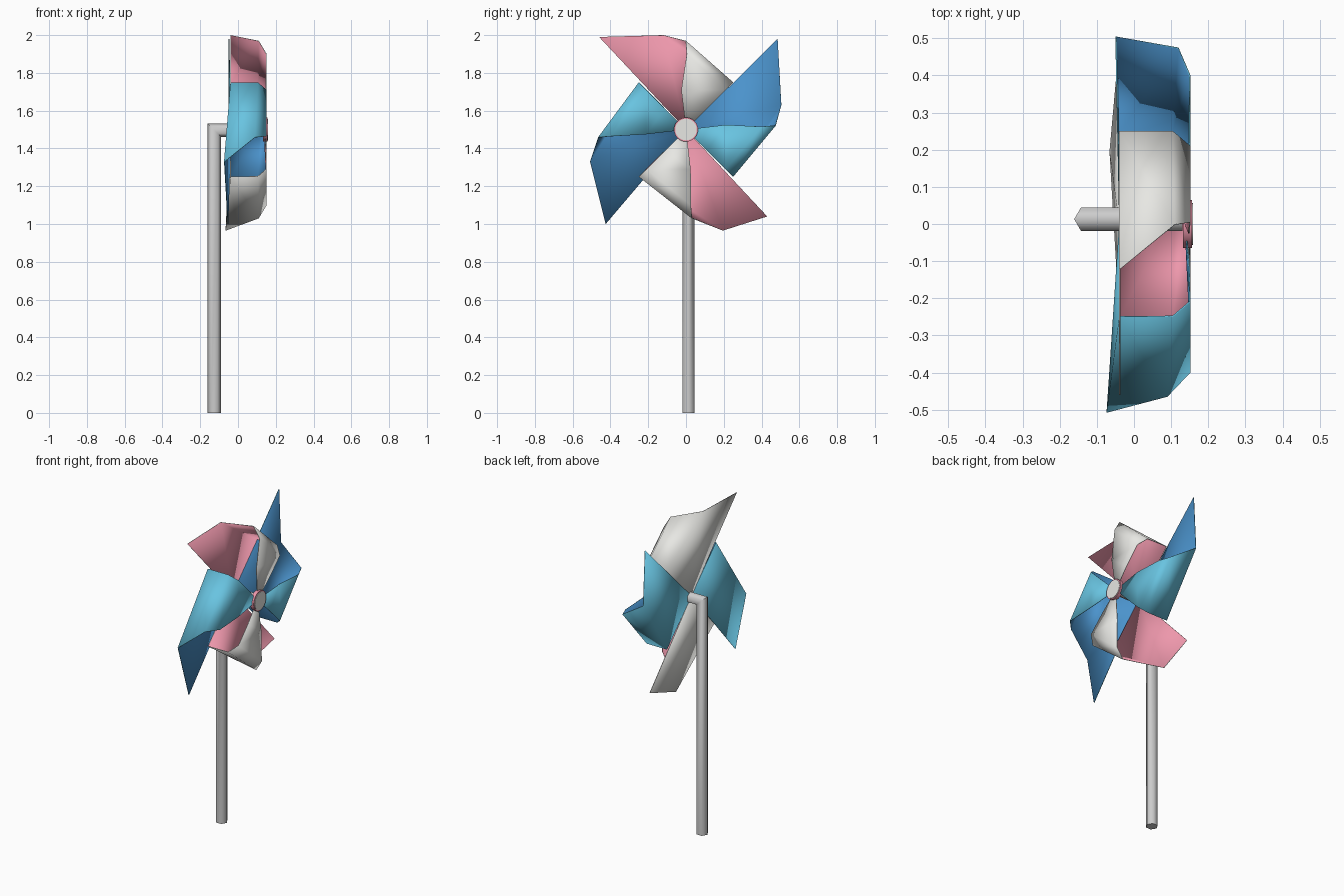
import bpy, bmesh, math
from math import sin, cos, pi

if "Cube" in bpy.data.objects:
    bpy.data.objects.remove(bpy.data.objects["Cube"])

CY, CZ = 0.0, 1.5          # rotor centre


def material(name, rgb):
    m = bpy.data.materials.new(name)
    m.diffuse_color = (*rgb, 1)
    m.use_nodes = True
    m.node_tree.nodes["Principled BSDF"].inputs["Base Color"].default_value = m.diffuse_color
    return m


pink = material("pink", (0.85, 0.31, 0.41))
white = material("white", (0.80, 0.80, 0.77))
blue = material("blue", (0.07, 0.29, 0.60))
cyan = material("cyan", (0.14, 0.55, 0.75))


def finish(name, bm, mats=(), angle=60):
    me = bpy.data.meshes.new(name)
    bm.to_mesh(me)
    bm.free()
    ob = bpy.data.objects.new(name, me)
    bpy.context.collection.objects.link(ob)
    for m in mats:
        me.materials.append(m)
    bpy.ops.object.select_all(action='DESELECT')
    ob.select_set(True)
    bpy.context.view_layer.objects.active = ob
    bpy.ops.object.shade_smooth_by_angle(angle=math.radians(angle))
    return ob


# Paper blade: a triangle of paper whose outer corner is curled back to the hub
def blade(name, turn, tip, fold, wall, back, front):
    # rows of (x, y, z) from the straight cut edge to the outer edge
    rows = [[(-0.04, 0, 0), tip],
            [(-0.04, 0.25, 0.25), fold],
            [(0.105, 0.25, 0.25), wall],
            [(0.152, 0.21, 0.21), (0.152, wall[1] + 0.005, 0.40)],
            [(0.150, 0.11, 0.11), (0.150, -0.025, 0.21)],
            [(0.140, 0, 0)]]
    c, s = cos(turn * pi / 2), sin(turn * pi / 2)
    bm = bmesh.new()
    v = [[bm.verts.new((x, CY + y * c + z * s, CZ - y * s + z * c))
          for x, y, z in r] for r in rows]
    for a, b in zip(v, v[1:]):
        bm.faces.new([a[0], a[1]] + b[::-1])
    ob = finish(name, bm, (back, front))
    sol = ob.modifiers.new("paper", 'SOLIDIFY')
    sol.thickness = 0.004
    sol.offset = -1
    sol.material_offset = 1
    return ob


blade("blade_top", 0, (-0.04, -0.46, 0.49), (-0.04, -0.12, 0.50),
      (0.11, 0.0, 0.47), white, pink)
blade("blade_right", 1, (-0.05, -0.48, 0.485), (-0.05, -0.13, 0.505),
      (0.12, -0.02, 0.475), cyan, blue)
blade("blade_bottom", 2, (-0.045, -0.43, 0.46), (-0.066, -0.195, 0.535),
      (0.11, -0.03, 0.47), white, pink)
blade("blade_left", 3, (-0.055, -0.50, 0.425), (-0.074, -0.17, 0.508),
      (0.09, -0.04, 0.465), cyan, blue)

# Hexagonal stick with a mitred bend towards the rotor
PX, PY, R, TOP = -0.125, 0.013, 0.036, 1.497
bm = bmesh.new()
ring = [(R * cos(i * pi / 3), R * sin(i * pi / 3)) for i in range(6)]
loops = [[bm.verts.new(p) for p in pts] for pts in (
    [(PX + a, PY + b, 0) for a, b in ring],
    [(PX + a, PY + b, TOP - a) for a, b in ring],
    [(0.13, PY + b, TOP - a) for a, b in ring])]
for lo, hi in zip(loops, loops[1:]):
    for i in range(6):
        j = (i + 1) % 6
        bm.faces.new((lo[i], lo[j], hi[j], hi[i]))
bm.faces.new(loops[0][::-1])
bm.faces.new(loops[2])
finish("stick", bm, angle=65)


# Hub disc: pink button with a pale cap
def disc(name, r, x0, x1, mat):
    bpy.ops.mesh.primitive_cylinder_add(
        vertices=24, radius=r, depth=x1 - x0,
        location=((x0 + x1) / 2, CY, CZ), rotation=(0, pi / 2, 0))
    ob = bpy.context.object
    ob.name = name
    ob.data.materials.append(mat)
    bpy.ops.object.shade_smooth_by_angle(angle=math.radians(40))


disc("hub_rim", 0.064, 0.132, 0.156, pink)
disc("hub_cap", 0.057, 0.140, 0.159, white)
